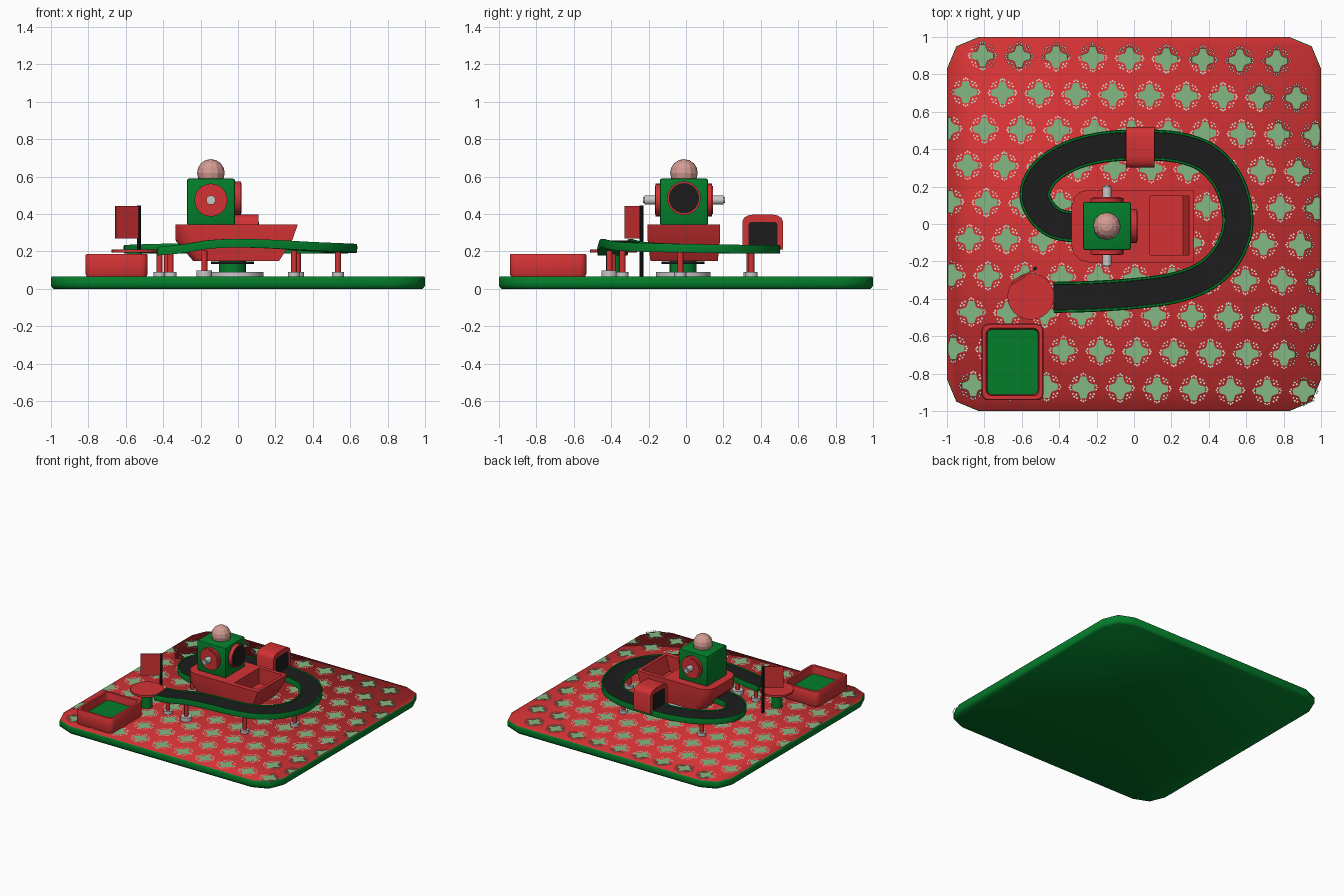
import bpy, bmesh, math
from mathutils import Vector, Matrix

if "Cube" in bpy.data.objects:
    bpy.data.objects.remove(bpy.data.objects["Cube"])

def mat(name, c):
    m = bpy.data.materials.new(name)
    m.diffuse_color = (*c, 1)
    m.use_nodes = True
    m.node_tree.nodes["Principled BSDF"].inputs["Base Color"].default_value = m.diffuse_color
    return m

RED = mat("red", (0.65, 0.032, 0.034))
GREEN = mat("green", (0.001, 0.21, 0.024))
BLACK = mat("black", (0.012, 0.012, 0.012))
GREY = mat("light grey", (0.58, 0.58, 0.58))
PINK = mat("pink", (0.65, 0.33, 0.29))
SAGE = mat("sage green", (0.23, 0.48, 0.23))
PALE = mat("pale green", (0.66, 0.74, 0.64))

def finish(name, bm, mats, smooth=35):
    """Turn a bmesh into an object; smooth is the sharp-edge angle or 0 for flat."""
    bmesh.ops.remove_doubles(bm, verts=bm.verts, dist=1e-5)
    bmesh.ops.recalc_face_normals(bm, faces=bm.faces)
    me = bpy.data.meshes.new(name)
    bm.to_mesh(me)
    bm.free()
    ob = bpy.data.objects.new(name, me)
    bpy.context.collection.objects.link(ob)
    for m in mats:
        me.materials.append(m)
    if smooth:
        bpy.ops.object.select_all(action='DESELECT')
        bpy.context.view_layer.objects.active = ob
        ob.select_set(True)
        bpy.ops.object.shade_smooth_by_angle(angle=math.radians(smooth))
    return ob

def outline(x0, x1, y0, y1, rl, rr, seg=3):
    """Rounded rectangle; rl / rr are the left and right corner radii."""
    pts = []
    for cx, cy, r, a in ((x1 - rr, y1 - rr, rr, 0), (x0 + rl, y1 - rl, rl, 90),
                         (x0 + rl, y0 + rl, rl, 180), (x1 - rr, y0 + rr, rr, 270)):
        for i in range(seg + 1):
            t = math.radians(a + 90 * i / seg)
            pts.append((cx + r * math.cos(t), cy + r * math.sin(t)))
    return pts

def loft(name, sections, mats, cap_mat=0, smooth=35):
    """Skin stacked (z, outline) rings; the last cap may have its own colour."""
    bm = bmesh.new()
    rings = [[bm.verts.new((x, y, z)) for x, y in o] for z, o in sections]
    n = len(rings[0])
    for a, b in zip(rings, rings[1:]):
        for i in range(n):
            bm.faces.new((a[i], a[(i + 1) % n], b[(i + 1) % n], b[i]))
    bm.faces.new(rings[0][::-1])
    bm.faces.new(rings[-1]).material_index = cap_mat
    return finish(name, bm, mats, smooth)

def cyl(name, p, r, h, m, axis='Z', seg=20):
    """Cylinder centred on p along an axis."""
    bm = bmesh.new()
    rot = {'Z': Matrix(), 'Y': Matrix.Rotation(-math.pi / 2, 4, 'X'),
           'X': Matrix.Rotation(math.pi / 2, 4, 'Y')}[axis]
    bmesh.ops.create_cone(bm, cap_ends=True, segments=seg, radius1=r, radius2=r,
                          depth=h, matrix=Matrix.Translation(p) @ rot)
    return finish(name, bm, [m])

def box(name, lo, hi, m, bevel):
    bm = bmesh.new()
    lo, hi = Vector(lo), Vector(hi)
    bmesh.ops.create_cube(bm, size=1, matrix=Matrix.Translation((lo + hi) / 2) @ Matrix.Diagonal((*(hi - lo), 1)))
    bmesh.ops.bevel(bm, geom=bm.edges[:], offset=bevel, segments=2, affect='EDGES', profile=0.5)
    return finish(name, bm, [m])

# Base board, softly shaded over its rim
def sq(s):
    return outline(-s, s, -s, s, 0.17, 0.17, 2)
loft("base_board", [(0, sq(0.985)), (0.012, sq(0.998)), (0.03, sq(1)), (0.055, sq(1)), (0.065, sq(0.997))],
     [GREEN, RED], 1, 180)

# Printed pattern on the board: four-armed flowers ringed by specks
bm = bmesh.new()
Z = 0.067
def clamp(x, y):
    return (max(-0.995, min(0.995, x)), max(-0.995, min(0.995, y)), Z)
radii = (0.06, 0.061, 0.044, 0.038, 0.044, 0.061)
specks = ((0, 0.074), (9, 0.069), (-9, 0.069), (45, 0.07), (31, 0.066), (59, 0.066), (45, 0.054))
for k in range(10):
    for j in range(-1, 11):
        x = (-0.905 if k % 2 else -0.81) + 0.005 * k + 0.1965 * j
        y = 0.885 - 0.196 * k - 0.018 * x
        if abs(x) > 1.0 or abs(x) + abs(y) > 1.82:
            continue
        ring = []
        for i in range(24):
            t = math.tau * i / 24
            r = radii[i % 6]
            ring.append(bm.verts.new(clamp(x + r * math.cos(t), y + r * math.sin(t))))
        bm.faces.new(ring)
        for q in range(4):
            for a, r in specks:
                t = math.radians(a + 90 * q)
                sx, sy, s = x + r * math.cos(t), y + r * math.sin(t), 0.0062
                if max(abs(sx), abs(sy)) < 0.985:
                    f = bm.faces.new([bm.verts.new((sx + dx * s, sy + dy * s, Z + 0.0005))
                                      for dx, dy in ((1, 0), (0, 1), (-1, 0), (0, -1))])
                    f.material_index = 1
finish("board_pattern", bm, [SAGE, PALE], 0)

# Conveyor track: swept section with a raised rim and black belt
path = [Vector(p) for p in (
    (-0.43, -0.392, 0.222), (-0.3, -0.39, 0.234), (-0.15, -0.383, 0.258), (0.02, -0.37, 0.264),
    (0.2, -0.345, 0.258), (0.36, -0.29, 0.248), (0.48, -0.19, 0.242), (0.55, -0.04, 0.238),
    (0.545, 0.11, 0.235), (0.49, 0.25, 0.233), (0.38, 0.36, 0.232), (0.22, 0.412, 0.232),
    (0.03, 0.422, 0.232), (-0.17, 0.41, 0.232), (-0.35, 0.36, 0.232), (-0.48, 0.27, 0.232),
    (-0.53, 0.16, 0.232), (-0.49, 0.06, 0.234), (-0.41, 0.0, 0.238), (-0.28, -0.02, 0.24))]
pts = []
ext = [2 * path[0] - path[1]] + path + [2 * path[-1] - path[-2]]
for a, b, c, d in zip(ext, ext[1:], ext[2:], ext[3:]):
    for i in range(5):
        t = i / 5
        pts.append(0.5 * (2 * b + (c - a) * t + (2 * a - 5 * b + 4 * c - d) * t * t
                          + (3 * b - a - 3 * c + d) * t ** 3))
pts.append(path[-1])
section = ((-0.068, -0.004), (0.068, -0.004), (0.07, 0.003), (0.079, 0.003), (0.083, -0.01),
           (0.08, -0.043), (-0.08, -0.043), (-0.083, -0.01), (-0.079, 0.003), (-0.07, 0.003))
bm = bmesh.new()
rings = []
for i, p in enumerate(pts):
    d = pts[min(i + 1, len(pts) - 1)] - pts[max(i - 1, 0)]
    side = Vector((d.y, -d.x, 0)).normalized()
    rings.append([bm.verts.new(p + side * u + Vector((0, 0, v))) for u, v in section])
for a, b in zip(rings, rings[1:]):
    for i in range(10):
        f = bm.faces.new((a[i], a[(i + 1) % 10], b[(i + 1) % 10], b[i]))
        f.material_index = 1 if i == 0 else 0
bm.faces.new(rings[0])
bm.faces.new(rings[-1])
finish("conveyor_track", bm, [GREEN, BLACK])

# Track supports with grey feet
for i, (x, y) in enumerate(((-0.36, -0.39), (-0.18, -0.41), (0.3, -0.34), (0.535, -0.03),
                            (0.32, 0.35), (-0.38, 0.34), (-0.42, 0.01))):
    big = i == 1
    cyl(f"track_post_{i}", (x, y, 0.135), 0.016, 0.14, RED, seg=12)
    cyl(f"track_foot_{i}", (x, y, 0.081 if big else 0.077), 0.043 if big else 0.033,
        0.034 if big else 0.026, GREY, seg=14)

# Machine pedestal
cyl("pedestal_plate", (-0.01, -0.015, 0.077), 0.145, 0.026, GREY, seg=28)
cyl("pedestal_column", (-0.03, -0.015, 0.113), 0.072, 0.07, GREEN, seg=24)
cyl("pedestal_collar", (-0.03, -0.015, 0.14), 0.115, 0.014, BLACK, seg=24)

# Machine body with an open hopper
loft("machine_body", [
    (0.15, outline(-0.24, 0.22, -0.19, 0.17, 0.07, 0.0)),
    (0.26, outline(-0.335, 0.29, -0.205, 0.182, 0.09, 0.0)),
    (0.345, outline(-0.335, 0.32, -0.205, 0.183, 0.09, 0.0)),
    (0.345, outline(0.085, 0.295, -0.165, 0.15, 0.0, 0.0)),
    (0.22, outline(0.085, 0.262, -0.165, 0.15, 0.0, 0.0))], [RED])

# Machine head, dome and round window
HX, HY = -0.145, -0.011
box("machine_head", (-0.273, -0.14, 0.34), (-0.016, 0.118, 0.59), GREEN, 0.012)
bm = bmesh.new()
bmesh.ops.create_uvsphere(bm, u_segments=12, v_segments=8, radius=0.074,
                          matrix=Matrix.Translation((HX, HY, 0.62)))
finish("head_dome", bm, [PINK], 0)
cyl("window_ring", (-0.003, HY, 0.485), 0.09, 0.036, RED, 'X', 24)
cyl("window_pane", (0.015, HY, 0.485), 0.081, 0.006, BLACK, 'X', 24)

# Side hubs with grey axles
for s, side in ((-1, "front"), (1, "back")):
    cyl(f"{side}_hub", (HX, HY + s * 0.138, 0.475), 0.088, 0.026, RED, 'Y', 24)
    cyl(f"{side}_hub_cap", (HX, HY + s * 0.152, 0.475), 0.074, 0.008, RED, 'Y', 24)
    cyl(f"{side}_axle", (HX, HY + s * 0.175, 0.475), 0.025, 0.074, GREY, 'Y', 14)
    cyl(f"{side}_axle_tip", (HX, HY + s * 0.214, 0.475), 0.016, 0.012, GREY, 'Y', 12)

# Scanner arch over the track with dark curtains
def arch(name, x0, x1, y0, y1, z0, z1, r, m):
    prof = [(y0, z0), (y1, z0)]
    for cy, a in ((y1 - r, 0), (y0 + r, 90)):
        for i in range(4):
            t = math.radians(a + 30 * i)
            prof.append((cy + r * math.cos(t), z1 - r * 0.6 + r * 0.6 * math.sin(t)))
    bm = bmesh.new()
    f = bm.faces.new([bm.verts.new((x0, y, z)) for y, z in prof])
    e = bmesh.ops.extrude_face_region(bm, geom=[f])
    bmesh.ops.translate(bm, vec=(x1 - x0, 0, 0), verts=[v for v in e['geom'] if isinstance(v, bmesh.types.BMVert)])
    return finish(name, bm, [m])
arch("scanner_arch", -0.043, 0.11, 0.302, 0.518, 0.21, 0.398, 0.06, RED)
arch("scanner_curtain", -0.046, 0.113, 0.335, 0.488, 0.232, 0.358, 0.02, BLACK)

# Round table at the end of the track
cyl("round_table_top", (-0.552, -0.387, 0.203), 0.125, 0.016, RED, seg=24)
cyl("round_table_stem", (-0.552, -0.387, 0.13), 0.04, 0.13, GREEN, seg=16)

# Sign on a black pole
cyl("sign_pole", (-0.53, -0.238, 0.255), 0.011, 0.38, BLACK, seg=10)
bm = bmesh.new()
bmesh.ops.create_cube(bm, size=1, matrix=Matrix.Translation((-0.593, -0.283, 0.357))
                      @ Matrix.Rotation(math.atan2(0.085, 0.125), 4, 'Z')
                      @ Matrix.Diagonal((0.15, 0.01, 0.175, 1)))
finish("sign_panel", bm, [RED], 0)

# Collecting tray with green floor
def tray(d, r):
    return outline(-0.815 + d, -0.483 - d, -0.942 + d, -0.533 - d, r, r)
loft("collecting_tray", [(0.066, tray(0.006, 0.03)), (0.08, tray(0, 0.035)), (0.18, tray(0, 0.035)),
                         (0.187, tray(0.005, 0.03)), (0.187, tray(0.024, 0.03)), (0.125, tray(0.031, 0.025))],
     [RED, GREEN], 1)
